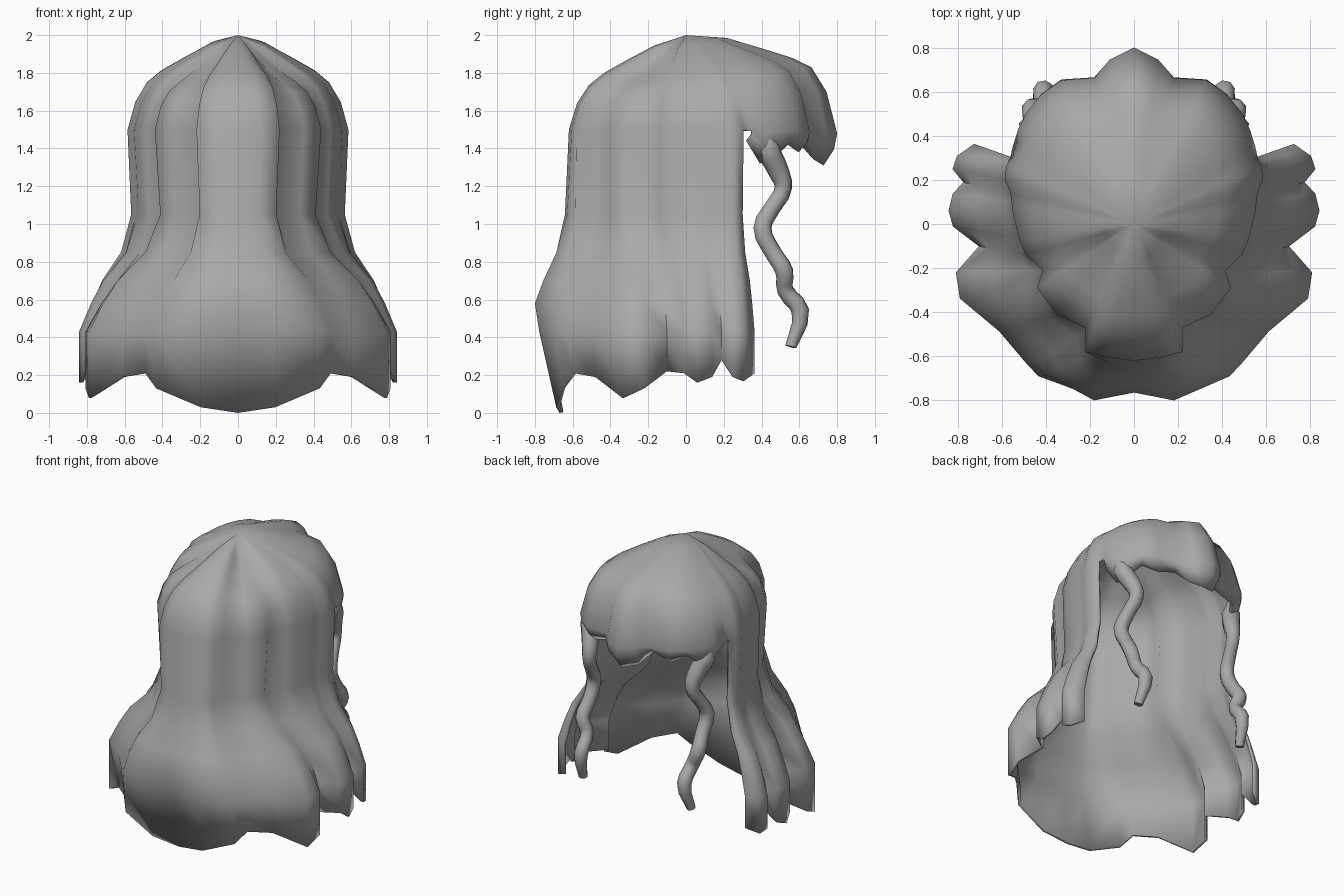
import bpy
import bmesh
from mathutils import Vector

if "Cube" in bpy.data.objects:
    bpy.data.objects.remove(bpy.data.objects["Cube"])

# One plain grey for all the hair
grey = bpy.data.materials.new("hair grey")
grey.use_nodes = True
colour = (0.4, 0.4, 0.4, 1)
grey.diffuse_color = colour
grey.node_tree.nodes["Principled BSDF"].inputs["Base Color"].default_value = colour

# Long locks, back centre to front edge: upper x, y, lower x, y, tip height
LONG = [
    (0, -.62, 0, -.76, 0), (.12, -.605, .2, -.8, .03),
    (.22, -.58, .44, -.7, .13), (.22, -.47, .5, -.64, .21),
    (.35, -.41, .62, -.49, .19), (.44, -.29, .8, -.34, .08),
    (.415, -.21, .82, -.22, .13), (.49, -.14, .71, -.1, .22),
    (.52, -.07, .83, -.01, .21), (.55, .05, .85, .06, .16),
    (.555, .1, .83, .14, .19), (.56, .14, .78, .19, .28),
    (.585, .2, .83, .25, .19), (.58, .26, .81, .31, .17),
    (.56, .305, .73, .365, .21),
]
# Fringe locks, side to front centre: x, y, tip height
FRINGE = [
    (.55, .35, 1.44), (.525, .43, 1.32), (.485, .51, 1.35), (.42, .59, 1.42),
    (.33, .655, 1.38), (.18, .665, 1.42), (.11, .745, 1.34), (0, .8, 1.31),
]
# Crown rows: reach, height at the sides and back, height at the front
CROWN = [(.27, 1.945, 1.985), (.5, 1.87, 1.93), (.7, 1.8, 1.88),
         (.83, 1.735, 1.83), (.93, 1.64, 1.7), (1, 1.5, 1.48)]
# Flare rows: height, spread at the sides, depth spread at the back
FLARE = [(1.05, -.08, .15), (.85, .14, .45), (.7, .55, .8),
         (.58, .76, 1.03), (.43, .97, .87), (0, .97, .35)]


def crown_points(x, y):
    out = Vector((x, y)).normalized()
    front = max(0, out.y) ** 2
    # the back corners slope away lower than the rest of the crown
    corner = (2 * abs(out.x) * max(0, -out.y)) ** 3
    return [Vector((x * s, y * s, side + (ahead - side) * front
                    - .3 * corner * s * (1 - s)))
            for s, side, ahead in CROWN]


def long_lock(ux, uy, lx, ly, tip):
    back = max(0, -ly / Vector((lx, ly)).length) ** 4
    points = crown_points(ux, uy)
    for height, side, behind in FLARE:
        depth = side + (behind - side) * back
        points.append(Vector((ux + (lx - ux) * side, uy + (ly - uy) * depth,
                              max(height, tip))))
    return points


def fringe_lock(x, y, tip):
    points = crown_points(x, y)
    top = points[-1].z
    for drop, reach in ((.5, .98), (1, .91)):
        points.append(Vector((x * reach, y * reach, top + (tip - top) * drop)))
    return points


def activate(obj):
    bpy.ops.object.select_all(action="DESELECT")
    obj.select_set(True)
    bpy.context.view_layer.objects.active = obj


def finish(obj):
    obj.data.materials.append(grey)
    activate(obj)
    bpy.ops.object.shade_smooth_by_angle(angle=1.3)


# Hair shell: mirrored half ring of locks meeting at the crown
half = [long_lock(*c) for c in LONG] + [fringe_lock(*c) for c in FRINGE]
mirrored = [[Vector((-p.x, p.y, p.z)) for p in lock] for lock in half[-2:0:-1]]
bm = bmesh.new()
crown = bm.verts.new((0, 0, 2))
ring = [[bm.verts.new(p) for p in lock] for lock in half + mirrored]
for i, lock in enumerate(ring):
    following = ring[(i + 1) % len(ring)]
    bm.faces.new((crown, lock[0], following[0]))
    rows = min(len(lock), len(following))
    if len(lock) != len(following):
        rows = len(CROWN)           # open slit between fringe and long hair
    for j in range(rows - 1):
        bm.faces.new((lock[j], lock[j + 1], following[j + 1], following[j]))
bmesh.ops.recalc_face_normals(bm, faces=bm.faces)
if sum(f.normal.z for f in bm.faces if crown in f.verts) < 0:
    bmesh.ops.reverse_faces(bm, faces=bm.faces)
mesh = bpy.data.meshes.new("hair_shell")
bm.to_mesh(mesh)
bm.free()
shell = bpy.data.objects.new("hair_shell", mesh)
bpy.context.collection.objects.link(shell)
thick = shell.modifiers.new("thickness", "SOLIDIFY")
thick.thickness = .02
thick.offset = -1
finish(shell)

# Wavy locks hanging beside the face: x, y, z, radius
WAVE = [(.47, .43, 1.5, .03), (.46, .435, 1.4, .065), (.42, .49, 1.28, .057),
        (.41, .515, 1.19, .047), (.43, .46, 1.09, .045), (.45, .405, .98, .05),
        (.45, .46, .85, .047), (.46, .52, .75, .05), (.42, .525, .65, .045),
        (.41, .605, .54, .048), (.43, .555, .35, .03)]


def wavy_lock(name, side):
    curve = bpy.data.curves.new(name, "CURVE")
    curve.dimensions = "3D"
    curve.bevel_depth = 1
    curve.bevel_resolution = 2
    curve.resolution_u = 3
    curve.use_fill_caps = True
    spline = curve.splines.new("BEZIER")
    spline.bezier_points.add(len(WAVE) - 1)
    for point, (x, y, z, radius) in zip(spline.bezier_points, WAVE):
        point.co = (x * side, y, z)
        point.radius = radius
        point.handle_left_type = point.handle_right_type = "AUTO"
    obj = bpy.data.objects.new(name, curve)
    bpy.context.collection.objects.link(obj)
    activate(obj)
    bpy.ops.object.convert(target="MESH")
    finish(bpy.context.object)


wavy_lock("wavy_lock_left", 1)
wavy_lock("wavy_lock_right", -1)
